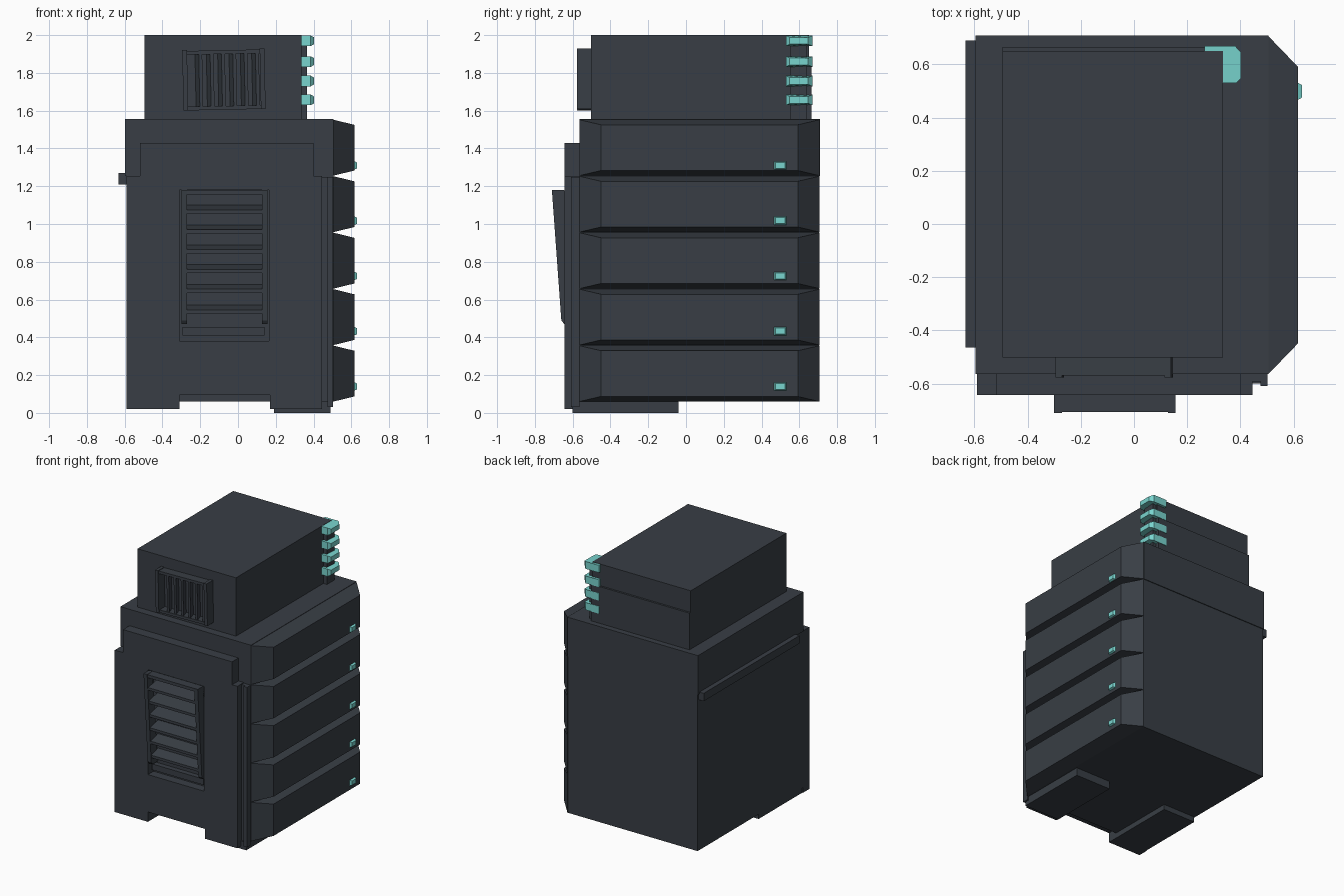
import bpy, bmesh, math
from mathutils import Matrix

if "Cube" in bpy.data.objects:
    bpy.data.objects.remove(bpy.data.objects["Cube"])


def material(name, rgb):
    m = bpy.data.materials.new(name)
    m.diffuse_color = (*rgb, 1)
    m.use_nodes = True
    m.node_tree.nodes["Principled BSDF"].inputs["Base Color"].default_value = m.diffuse_color
    return m


DARK = material("charcoal", (0.040, 0.048, 0.059))
CYAN = material("pale_cyan", (0.19, 0.66, 0.62))


def finish(name, bm, mat):
    bmesh.ops.recalc_face_normals(bm, faces=bm.faces)
    me = bpy.data.meshes.new(name)
    bm.to_mesh(me)
    bm.free()
    me.materials.append(mat)
    ob = bpy.data.objects.new(name, me)
    bpy.context.collection.objects.link(ob)
    return ob


def box(name, x, y, z, mat=DARK):
    """Box from (min, max) ranges."""
    bm = bmesh.new()
    bmesh.ops.create_cube(bm, size=1)
    for v in bm.verts:
        v.co = [r[0] + (c + 0.5) * (r[1] - r[0]) for c, r in zip(v.co, (x, y, z))]
    return finish(name, bm, mat)


def prism(name, pts, axis, lo, hi, mat=DARK):
    """Extrude a 2D outline along x, y or z."""
    bm = bmesh.new()
    place = lambda p, t: [(t, *p), (p[0], t, p[1]), (*p, t)][axis]
    a = [bm.verts.new(place(p, lo)) for p in pts]
    b = [bm.verts.new(place(p, hi)) for p in pts]
    bm.faces.new(a)
    bm.faces.new(b)
    for i in range(len(pts)):
        j = (i + 1) % len(pts)
        bm.faces.new((a[i], a[j], b[j], b[i]))
    return finish(name, bm, mat)


def frustum_x(name, x, y, z, inset_y, inset_z, mat=DARK):
    """Box on the right side whose outer face is inset."""
    ob = box(name, x, y, z, mat)
    for v in ob.data.vertices:
        if v.co.x > sum(x) / 2:
            v.co.y += inset_y if v.co.y < sum(y) / 2 else -inset_y
            v.co.z += inset_z if v.co.z < sum(z) / 2 else -inset_z
    return ob


# Main cabinet: lower body, slightly larger cap
box("lower_body", (-0.59, 0.505), (-0.565, 0.703), (0.06, 1.255))
box("upper_body", (-0.597, 0.505), (-0.565, 0.709), (1.255, 1.555))
box("left_rail", (-0.633, -0.59), (-0.465, 0.69), (1.21, 1.27))

# Five bulging side tiers, each with a small lamp
for i in range(5):
    z = 0.06 + i * 0.299
    frustum_x("side_tier", (0.505, 0.616), (-0.565, 0.707), (z, z + 0.296), 0.115, 0.027)
    lamp = 0.14 + i * 0.2925
    frustum_x("tier_lamp", (0.61, 0.631), (0.463, 0.535), (lamp - 0.024, lamp + 0.024),
              0.012, 0.008, CYAN)

# Front panel: stepped top, notched bottom, window for the louvre
panel = prism("front_panel", [
    (-0.59, 0.02), (-0.31, 0.02), (-0.31, 0.095), (0.17, 0.095), (0.17, 0.02),
    (0.445, 0.02), (0.445, 1.255), (0.40, 1.255), (0.40, 1.43), (-0.52, 1.43),
    (-0.52, 1.255), (-0.59, 1.255)], 1, -0.643, -0.565)
cutter = box("window_cutter", (-0.31, 0.165), (-0.7, -0.575), (0.38, 1.18))
cutter.hide_render = True
cutter.hide_viewport = True
cut = panel.modifiers.new("window", "BOOLEAN")
cut.object = cutter
cut.operation = "DIFFERENCE"
cut.solver = "EXACT"

# Vertical trim strips beside the panel, and feet
box("inner_trim", (0.445, 0.475), (-0.592, -0.565), (0.02, 1.25))
box("outer_trim", (0.475, 0.503), (-0.61, -0.565), (0.03, 1.25))
box("left_foot", (-0.585, -0.31), (-0.60, -0.04), (0.02, 0.06))
box("right_foot", (0.19, 0.49), (-0.60, -0.04), (0.0, 0.06))

# Front louvre: leaning side rails with slats between
for x in (-0.30, 0.127):
    prism("louvre_rail", [(-0.71, 1.18), (-0.66, 0.49), (-0.645, 0.47),
                          (-0.58, 0.47), (-0.645, 1.18)], 0, x, x + 0.03)
box("louvre_top", (-0.30, 0.157), (-0.707, -0.64), (1.155, 1.178))
box("louvre_sill", (-0.295, 0.14), (-0.615, -0.57), (0.41, 0.455))
for z in (1.07, 0.965, 0.86, 0.755, 0.65, 0.54):
    front = -0.655 - (z - 0.48) * 0.07
    prism("louvre_slat", [(front, z - 0.015), (front, z + 0.005),
                          (-0.58, z + 0.03), (-0.58, z + 0.01)], 0, -0.27, 0.127)

# Top unit: upper box, slightly deeper lower part, corner post
box("top_unit", (-0.495, 0.335), (-0.503, 0.65), (1.555, 2.0))
box("top_unit_base", (-0.495, 0.335), (0.60, 0.665), (1.555, 1.835))
box("corner_post", (0.335, 0.365), (0.55, 0.64), (1.555, 1.98))

# Corner clips wrapping the rear right edge
for z in (1.97, 1.86, 1.757, 1.657):
    clip = prism("corner_clip", [
        (0.265, 0.64), (0.33, 0.64), (0.33, 0.53), (0.385, 0.53), (0.403, 0.548),
        (0.403, 0.645), (0.38, 0.67), (0.265, 0.67)], 2, z - 0.028, z + 0.028, CYAN)
    for v in clip.data.vertices:
        if v.co.x > 0.4:
            v.co.z = z + (v.co.z - z) * 0.65

# Upper vent: frame and upright slats, hung slightly askew
parts = [box("vent_side", (x, x + 0.025), (-0.578, -0.503), (1.605, 1.925))
         for x in (-0.292, 0.118)]
parts += [box("vent_bar", (-0.267, 0.118), (-0.57, -0.503), (z, z + 0.02))
          for z in (1.605, 1.9)]
for i in range(6):
    x = -0.225 + i * 0.06
    parts.append(prism("vent_slat", [(x, -0.503), (x + 0.018, -0.503),
                                     (x + 0.038, -0.565), (x + 0.02, -0.565)],
                       2, 1.615, 1.91))
pivot = Matrix.Translation((-0.075, 0, 1.765))
tilt = pivot @ Matrix.Rotation(math.radians(-1.2), 4, 'Y') @ pivot.inverted()
for p in parts:
    p.data.transform(tilt)
